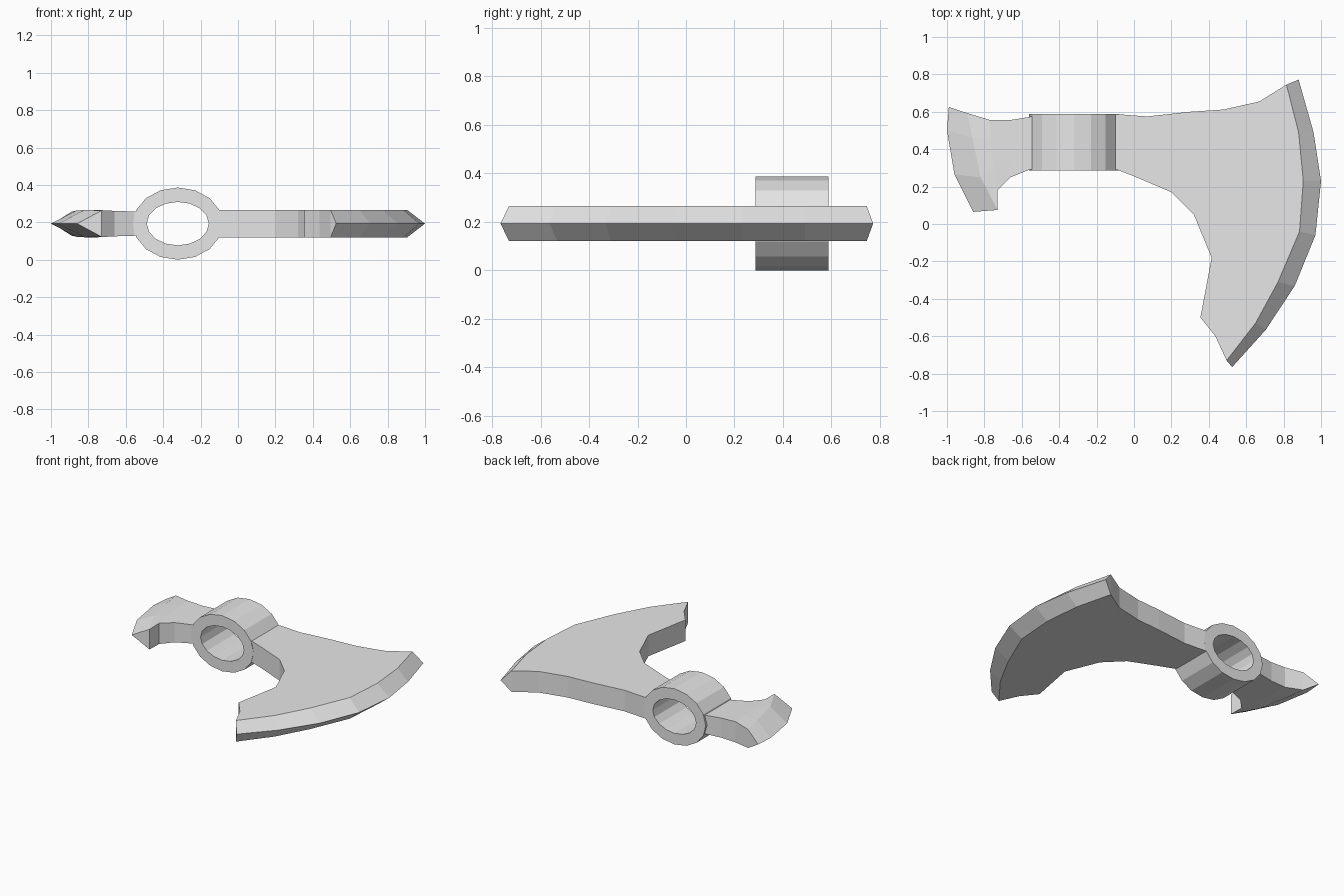
import bpy, bmesh, math

if "Cube" in bpy.data.objects:
    bpy.data.objects.remove(bpy.data.objects["Cube"])

MID = 0.193      # height of the symmetry plane
HALF = 0.073     # half thickness of the blade

steel = bpy.data.materials.new("grey steel")
steel.diffuse_color = (0.8, 0.8, 0.8, 1)
steel.use_nodes = True
steel.node_tree.nodes["Principled BSDF"].inputs["Base Color"].default_value = steel.diffuse_color


def finish(name, bm):
    bmesh.ops.remove_doubles(bm, verts=bm.verts, dist=0.0005)
    bmesh.ops.recalc_face_normals(bm, faces=bm.faces)
    mesh = bpy.data.meshes.new(name)
    bm.to_mesh(mesh)
    bm.free()
    mesh.materials.append(steel)
    ob = bpy.data.objects.new(name, mesh)
    bpy.context.collection.objects.link(ob)
    return ob


# Eye: oval tube for the handle, running along y
def make_eye(n=16):
    bm = bmesh.new()
    loops = []
    for rx, rz, y in ((0.24, 0.193, 0.287), (0.24, 0.193, 0.587),
                      (0.166, 0.116, 0.587), (0.166, 0.116, 0.287)):
        loops.append([bm.verts.new((-0.322 + rx * math.cos(2 * math.pi * i / n), y,
                                    MID + rz * math.sin(2 * math.pi * i / n)))
                      for i in range(n)])
    for k in range(4):
        a, b = loops[k], loops[(k + 1) % 4]
        for i in range(n):
            j = (i + 1) % n
            bm.faces.new((a[i], a[j], b[j], b[i]))
    finish("handle_eye", bm)


# Blade: flat plate whose outer rim tapers to a cutting edge
def make_blade():
    rim = [(0.815, 0.745), (0.88, 0.49), (0.905, 0.23), (0.885, -0.04),
           (0.77, -0.31), (0.65, -0.53), (0.495, -0.73)]
    edge = [(0.88, 0.772), (0.96, 0.49), (1.0, 0.23), (0.97, -0.06),
            (0.86, -0.33), (0.705, -0.565), (0.525, -0.765)]
    body = [(0.435, -0.6), (0.355, -0.5), (0.415, -0.18), (0.32, 0.05),
            (0.2, 0.17), (0.0, 0.255), (-0.09, 0.29), (-0.125, 0.29),
            (-0.125, 0.587), (-0.09, 0.587), (0.07, 0.575), (0.3, 0.6),
            (0.48, 0.612), (0.67, 0.655)]
    outline = rim + body
    bm = bmesh.new()
    top = [bm.verts.new((x, y, MID + HALF)) for x, y in outline]
    low = [bm.verts.new((x, y, MID - HALF)) for x, y in outline]
    tip = [bm.verts.new((x, y, MID)) for x, y in edge]
    bm.faces.new(top)
    bm.faces.new(low[::-1])
    n, r = len(outline), len(rim)
    for i in range(r - 1):
        bm.faces.new((top[i], top[i + 1], tip[i + 1], tip[i]))
        bm.faces.new((low[i], tip[i], tip[i + 1], low[i + 1]))
    for i in range(r - 1, n):
        j = (i + 1) % n
        bm.faces.new((top[i], top[j], low[j], low[i]))
    for i in (0, r - 1):
        bm.faces.new((top[i], tip[i], low[i]))
    finish("axe_blade", bm)


# Rear beak: columns from the eye outward, each point is (x, y, half thickness)
def make_beak():
    def straight(x, y0, y1, h):
        return [(x, y0 + (y1 - y0) * t, h) for t in (0, 0.4, 0.75, 1)]
    cols = [
        straight(-0.52, 0.295, 0.583, 0.064),
        straight(-0.56, 0.29, 0.572, 0.065),
        straight(-0.66, 0.25, 0.556, 0.068),
        [(-0.73, 0.18, 0.072), (-0.75, 0.3, 0.073), (-0.765, 0.45, 0.073), (-0.77, 0.556, 0.072)],
        [(-0.73, 0.075, 0.07), (-0.82, 0.25, 0.073), (-0.865, 0.46, 0.07), (-0.89, 0.592, 0.064)],
        [(-0.86, 0.065, 0), (-0.96, 0.265, 0), (-1.0, 0.5, 0), (-0.99, 0.625, 0)],
    ]
    bm = bmesh.new()
    top = [[bm.verts.new((x, y, MID + h)) for x, y, h in c] for c in cols]
    low = [[bm.verts.new((x, y, MID - h)) if h else top[k][i]
            for i, (x, y, h) in enumerate(c)] for k, c in enumerate(cols)]

    def face(*vs):
        bm.faces.new(list(dict.fromkeys(vs)))
    for k in range(len(cols) - 1):
        for i in range(3):
            for g in (top, low):
                face(g[k][i], g[k][i + 1], g[k + 1][i + 1], g[k + 1][i])
        for i in (0, 3):
            face(top[k][i], top[k + 1][i], low[k + 1][i], low[k][i])
    for i in range(3):
        face(top[0][i], top[0][i + 1], low[0][i + 1], low[0][i])
    finish("rear_beak", bm)


make_eye()
make_blade()
make_beak()
